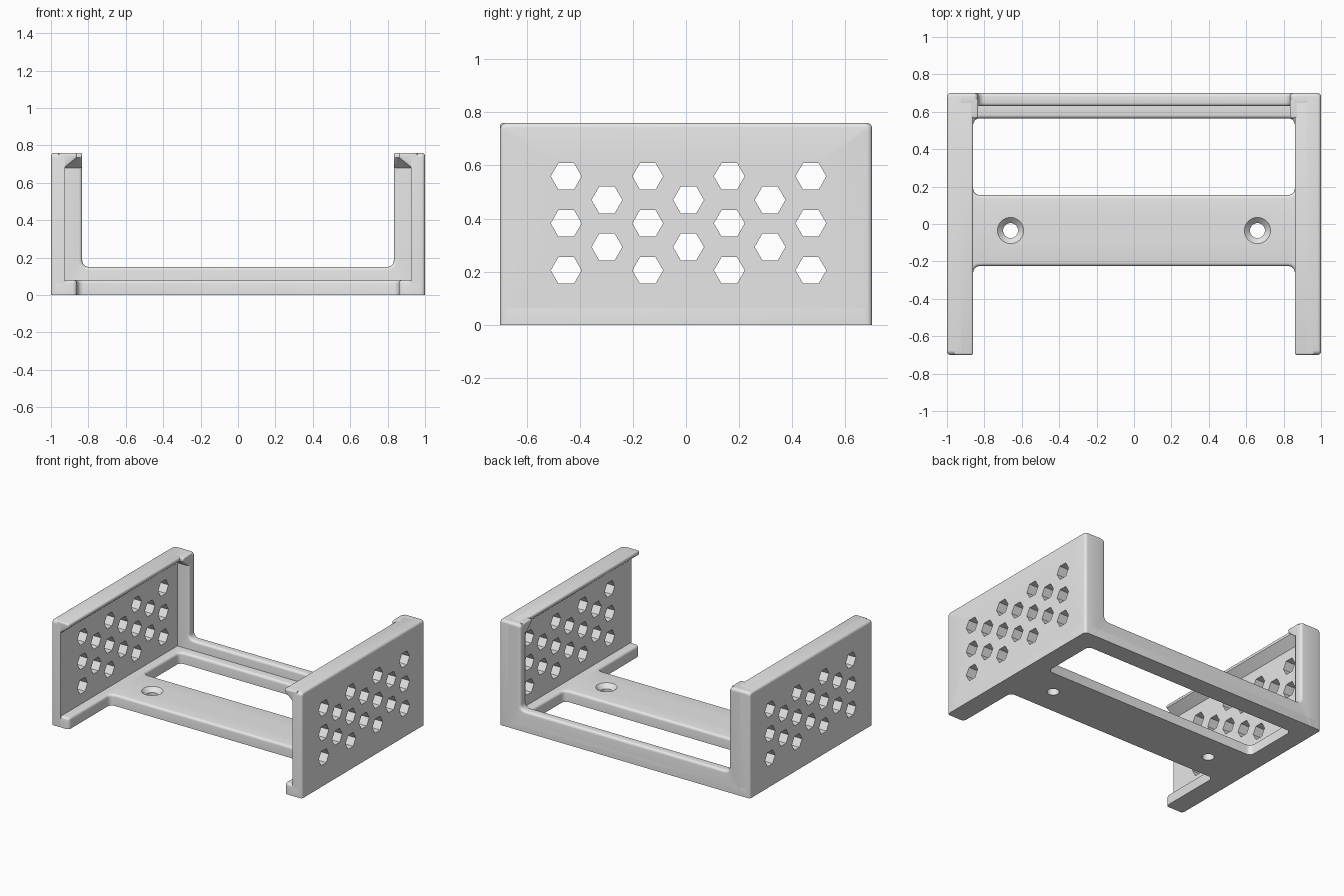
import bpy, bmesh, math
from mathutils import Vector

if "Cube" in bpy.data.objects:
    bpy.data.objects.remove(bpy.data.objects["Cube"])

grey = bpy.data.materials.new("light grey plastic")
grey.use_nodes = True
grey.diffuse_color = (0.8, 0.8, 0.8, 1)
grey.node_tree.nodes["Principled BSDF"].inputs["Base Color"].default_value = (0.8, 0.8, 0.8, 1)

EDGE = 0.018    # rounding of edges
CORNER = 0.025  # rounding of outline corners
FILLET = 0.035  # rounding of inner corners
FLOOR, TOP, WALL, REACH = 0.08, 0.76, 0.925, 0.86
BACK, FRONT_OF_BACK = 0.7, 0.63


def outline(corners, steps=5):
    """Closed 2D loop from (x, y, radius) corners."""
    pts = []
    for i, (x, y, r) in enumerate(corners):
        p = Vector((x, y))
        if not r:
            pts.append(p)
            continue
        u = (Vector(corners[i - 1][:2]) - p).normalized() * r
        v = (Vector(corners[(i + 1) % len(corners)][:2]) - p).normalized() * r
        for k in range(steps + 1):
            t = math.pi / 2 * k / steps
            pts.append(p + u * (1 - math.sin(t)) + v * (1 - math.cos(t)))
    return pts


def ring(x, y, r, n):
    """Clockwise regular polygon, used as a hole."""
    return [Vector((x + r * math.cos(a), y + r * math.sin(a)))
            for a in (-2 * math.pi * k / n for k in range(n))]


def inset(pts, d):
    """Move a loop into the material on its left."""
    out = []
    for i, p in enumerate(pts):
        a = (p - pts[i - 1]).normalized()
        b = (pts[(i + 1) % len(pts)] - p).normalized()
        n, m = Vector((-a.y, a.x)), Vector((-b.y, b.x))
        out.append(p + (n + m) * d / (1 + n.dot(m)))
    return out


def plate(name, loops, start, end, place, both=False, trim=False, mirror=False):
    """Extrude loops (points, edge radius, segments) with rounded rims."""
    bm = bmesh.new()
    caps = [[], []]
    for pts, r, seg in loops:
        arc = [(0, 0)]
        if r:
            arc = [(r * (1 - math.cos(t)), r * (1 - math.sin(t)))
                   for t in (math.pi / 2 * k / seg for k in range(seg + 1))]
        layers = [(d, end - h) for d, h in arc]
        if both:
            layers = [(d, start + h) for d, h in reversed(arc)] + layers
        else:
            layers = [(0, start)] + layers
        rows = [[bm.verts.new(place(p.x, p.y, w)) for p in inset(pts, d)] for d, w in layers]
        n = len(pts)
        for low, high in zip(rows, rows[1:]):
            for i in range(n):
                j = (i + 1) % n
                bm.faces.new((low[i], low[j], high[j], high[i]))
        for cap, row in zip(caps, (rows[0], rows[-1])):
            cap += [bm.edges.get((row[i], row[(i + 1) % n])) for i in range(n)]
    for cap in caps:
        bmesh.ops.triangle_fill(bm, edges=cap, use_beauty=True)
    bmesh.ops.recalc_face_normals(bm, faces=bm.faces)
    if trim:
        bmesh.ops.bisect_plane(bm, geom=bm.verts[:] + bm.edges[:] + bm.faces[:],
                               plane_co=(0, 0, 0), plane_no=(0, 0, 1), clear_inner=True)
    me = bpy.data.meshes.new(name)
    bm.to_mesh(me)
    bm.free()
    me.materials.append(grey)
    ob = bpy.data.objects.new(name, me)
    bpy.context.collection.objects.link(ob)
    if mirror:
        ob.modifiers.new("mirror", "MIRROR").use_clip = False
    bpy.ops.object.select_all(action="DESELECT")
    ob.select_set(True)
    bpy.context.view_layer.objects.active = ob
    bpy.ops.object.shade_smooth_by_angle(angle=math.radians(35))
    return ob


def along_x(u, v, w):
    return (w, u, v)


def along_y(u, v, w):
    return (u, w, v)


def along_z(u, v, w):
    return (u, v, w)


# Base: side rails, cross bar and back strip, with window and screw holes
base = outline([(-1, -BACK, CORNER), (-REACH, -BACK, CORNER),
                (-REACH, -0.225, FILLET), (REACH, -0.225, FILLET),
                (REACH, -BACK, CORNER), (1, -BACK, CORNER),
                (1, BACK, CORNER), (-1, BACK, CORNER)])
window = outline([(-REACH, 0.155, FILLET), (-REACH, 0.565, FILLET),
                  (REACH, 0.565, FILLET), (REACH, 0.155, FILLET)])
screws = [(ring(x, -0.035, 0.04, 32), 0.03, 1) for x in (-0.66, 0.66)]
plate("base_frame", [(base, EDGE, 4), (window, EDGE, 4)] + screws, 0, FLOOR, along_z)

# Side walls with staggered hexagonal vents
wall = outline([(-BACK, -0.1, 0), (BACK, -0.1, 0), (BACK, TOP, CORNER), (-BACK, TOP, CORNER)])
vents = []
for col in range(7):
    rows = (0.205, 0.382, 0.559) if col % 2 == 0 else (0.293, 0.47)
    vents += [(ring(-0.451 + 0.1535 * col, z, 0.058, 6), 0, 1) for z in rows]
plate("side_walls", [(wall, EDGE, 4)] + vents, WALL, 1, along_x, trim=True, mirror=True)

# U-shaped back frame
INNER = 0.833
back = outline([(-1, -0.1, 0), (1, -0.1, 0), (1, TOP, CORNER), (INNER, TOP, CORNER),
                (INNER, 0.15, FILLET), (-INNER, 0.15, FILLET),
                (-INNER, TOP, CORNER), (-1, TOP, CORNER)])
plate("back_frame", [(back, EDGE, 4)], FRONT_OF_BACK, BACK, along_y, both=True, trim=True)


# Retaining lips with sloped undersides
def lip(tip, root, buried):
    pts = outline([(tip, TOP, 0.012), (tip, TOP - 0.025, 0), (root, 0.68, 0),
                   (buried, 0.68, 0), (buried, TOP, 0)])
    return [(pts, 0.01, 3)]


plate("top_lips", lip(REACH, WALL, 0.96), -BACK, 0.66, along_y, both=True, mirror=True)
plate("back_lips", lip(0.565, FRONT_OF_BACK, 0.67), INNER, 0.96, along_x, both=True, mirror=True)
